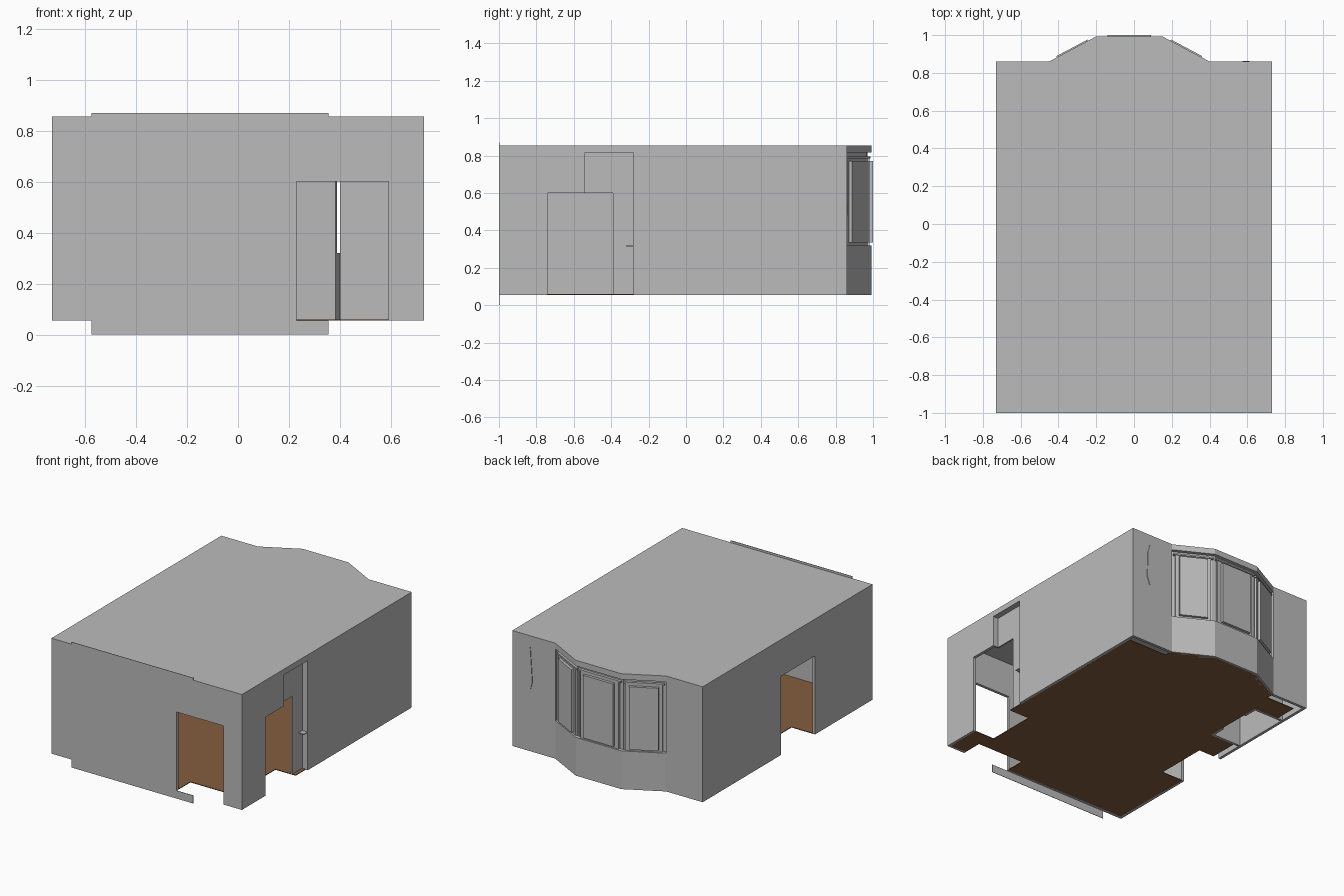
import bpy
import bmesh
from mathutils import Vector

cube = bpy.data.objects.get("Cube")
if cube:
    bpy.data.objects.remove(cube, do_unlink=True)


def material(name, rgb):
    m = bpy.data.materials.new(name)
    m.use_nodes = True
    m.diffuse_color = (*rgb, 1)
    m.node_tree.nodes["Principled BSDF"].inputs["Base Color"].default_value = (*rgb, 1)
    return m


grey = material("plaster_grey", (0.5, 0.5, 0.5))
brown = material("floor_brown", (0.23, 0.11, 0.047))


def build(name, prisms, mat=grey):
    """One object out of vertical prisms given as (outline, bottom, top)."""
    bm = bmesh.new()
    for outline, z0, z1 in prisms:
        face = bm.faces.new([bm.verts.new((x, y, z0)) for x, y in outline])
        ret = bmesh.ops.extrude_face_region(bm, geom=[face])
        top = [v for v in ret["geom"] if isinstance(v, bmesh.types.BMVert)]
        bmesh.ops.translate(bm, verts=top, vec=(0, 0, z1 - z0))
    bmesh.ops.recalc_face_normals(bm, faces=bm.faces)
    mesh = bpy.data.meshes.new(name)
    bm.to_mesh(mesh)
    bm.free()
    mesh.materials.append(mat)
    obj = bpy.data.objects.new(name, mesh)
    bpy.context.collection.objects.link(obj)
    return obj


def slab(p, q, u0, u1, z0, z1, outer=0.0, inner=0.02):
    """Upright slab along p-q; room interior lies left of the direction."""
    p, q = Vector(p), Vector(q)
    d = (q - p).normalized()
    n = Vector((-d.y, d.x))
    a, b = p + d * u0, p + d * u1
    return ([a - n * outer, b - n * outer, b + n * inner, a + n * inner], z0, z1)


def box(x0, x1, y0, y1, z0, z1):
    return ([(x0, y0), (x1, y0), (x1, y1), (x0, y1)], z0, z1)


W, BACK, LOW, TOP, DOOR = 0.73, 0.86, 0.055, 0.855, 0.6
bay = [(0.40, BACK), (0.15, 0.993), (-0.20, 0.993), (-0.45, BACK)]
corners = [(-W, -1), (W, -1), (W, BACK), (-W, BACK)]

# Ceiling follows the walls and the bay
build("ceiling", [(corners[:3] + bay + corners[3:], TOP - 0.012, TOP)])

# Floor, with gaps at the doorways and the chimney breast
build("floor", [([
    (-0.715, -0.985), (0.23, -0.985), (0.23, -0.85), (0.59, -0.85),
    (0.59, -0.985), (0.715, -0.985), (0.715, -0.74), (0.56, -0.74),
    (0.56, -0.39), (0.715, -0.39), (0.715, 0.80), (0.41, 0.80),
    (0.40, 0.85), (0.15, 0.98), (-0.20, 0.98), (-0.45, 0.85),
    (-0.45, 0.80), (-0.67, 0.80), (-0.67, 0.64), (-0.48, 0.64),
    (-0.48, 0.20), (-0.67, 0.20), (-0.67, 0.0), (-0.55, 0.0),
    (-0.55, -0.37), (-0.715, -0.37)], LOW, LOW + 0.005)], brown)

# Front wall with doorway
a, b = corners[0], corners[1]
build("front_wall", [slab(a, b, 0, 0.96, LOW, TOP),
                     slab(a, b, 0.96, 1.32, DOOR, TOP),
                     slab(a, b, 1.32, 2 * W, LOW, TOP)])
build("front_wall_strips", [box(-0.575, 0.355, -1, -0.997, 0, LOW),
                            box(-0.575, 0.355, -1, -0.997, TOP, 0.87)])

# Left wall (the model's own left) with doorway and shallow recess
a, b = corners[1], corners[2]
build("left_wall", [slab(a, b, 0, 0.26, LOW, TOP),
                    slab(a, b, 0.26, 0.46, DOOR, TOP),
                    slab(a, b, 0.46, 0.72, 0.815, TOP),
                    slab(a, b, 0.72, 1 + BACK, LOW, TOP)])
build("recess", [box(0.68, 0.69, -0.54, -0.39, DOOR, 0.815),
                 box(0.68, 0.69, -0.39, -0.28, LOW, 0.815),
                 box(0.68, 0.725, -0.55, -0.54, DOOR, 0.82),
                 box(0.68, 0.725, -0.28, -0.27, LOW, 0.82),
                 box(0.68, 0.725, -0.54, -0.28, 0.815, 0.825),
                 box(0.69, 0.728, -0.32, -0.28, 0.315, 0.32)])

# Right wall with doorway
a, b = corners[3], corners[0]
build("right_wall", [slab(a, b, 0, BACK, LOW, TOP),
                     slab(a, b, BACK, BACK + 0.37, DOOR, TOP),
                     slab(a, b, BACK + 0.37, BACK + 1, LOW, TOP)])

# Back wall on both sides of the bay
build("back_wall", [box(0.40, W, BACK - 0.02, BACK, LOW, TOP),
                    box(-W, -0.45, BACK - 0.02, BACK, LOW, TOP)])

# Bay: sill wall, header, recessed window and raised sash per side
for name, a, b in zip(("left", "middle", "right"), bay, bay[1:]):
    length = (Vector(b) - Vector(a)).length
    build("bay_wall_" + name, [slab(a, b, 0, length, LOW, 0.32, 0, 0.035),
                               slab(a, b, 0, length, 0.815, TOP, 0, 0.035)])
    m = length * 0.17
    build("bay_window_" + name, [
        slab(a, b, 0, length, 0.32, 0.815, -0.025, 0.035),
        slab(a, b, m * 0.5, length - m * 0.5, 0.32, 0.785, -0.012, 0.03),
        slab(a, b, m, length - m, 0.335, 0.77, 0.007, 0.03),
        slab(a, b, 0.01, length - 0.01, 0.785, 0.795, -0.006, 0.03)])

# Chimney breast with fireplace opening
build("chimney_breast", [box(-0.72, -0.48, 0.20, 0.215, LOW, 0.845),
                         box(-0.72, -0.48, 0.625, 0.64, LOW, 0.845),
                         box(-0.495, -0.48, 0.20, 0.31, LOW, 0.845),
                         box(-0.495, -0.48, 0.53, 0.64, LOW, 0.845),
                         box(-0.495, -0.48, 0.31, 0.53, 0.33, 0.845)])

# Slim pointed plaque on the back wall
plaque = build("back_plaque", [([(0, -0.15), (0.022, -0.09), (0.016, 0.09),
                                 (0, 0.15), (-0.016, -0.09)], 0, 0.004)])
plaque.rotation_euler = (1.5708, 0, 0)
plaque.location = (0.59, BACK + 0.004, 0.63)
